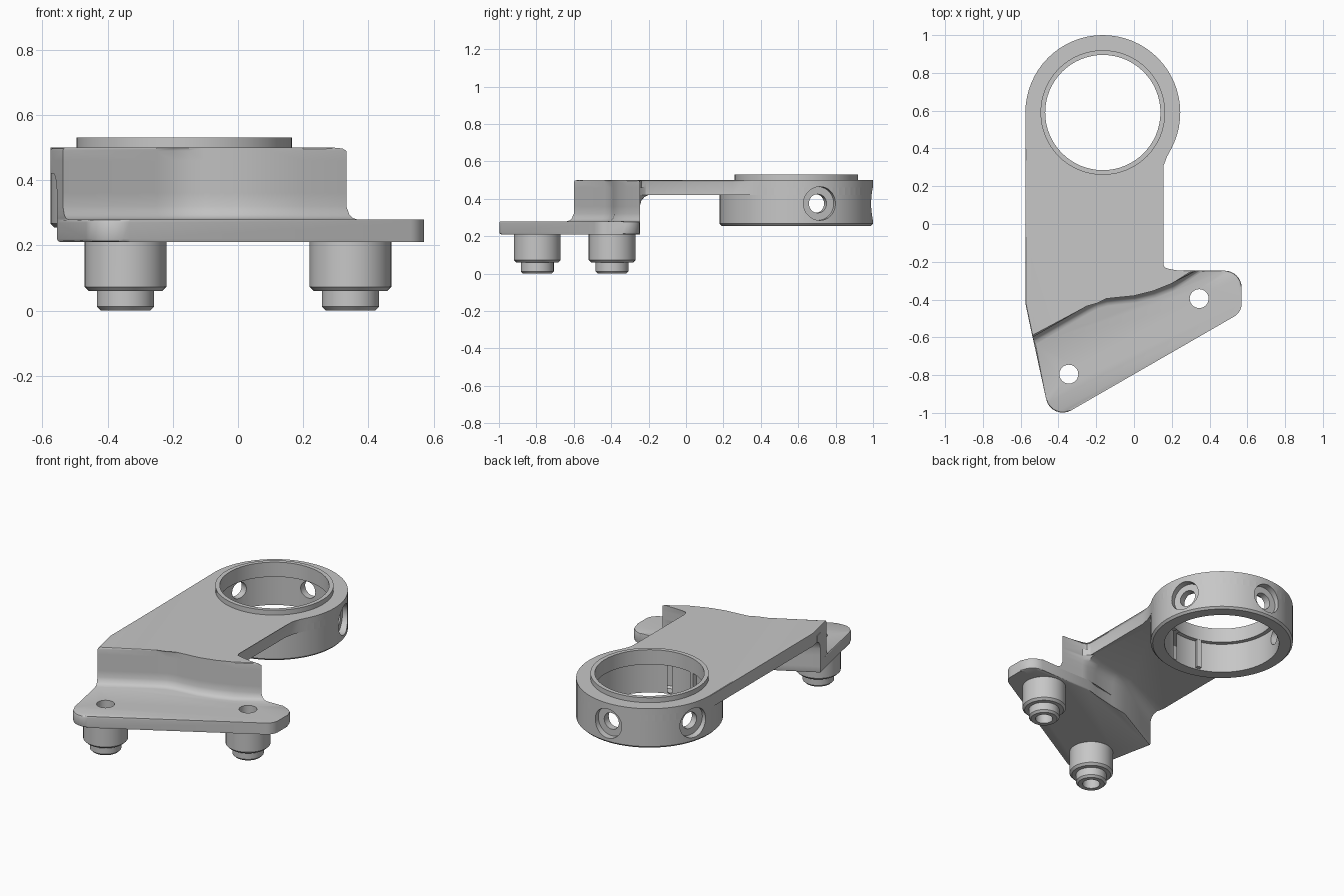
import bpy
import bmesh
from math import sin, cos, pi, radians
from mathutils import Vector, Matrix

if "Cube" in bpy.data.objects:
    bpy.data.objects.remove(bpy.data.objects["Cube"])

metal = bpy.data.materials.new("grey_metal")
metal.use_nodes = True
GREY = (0.57, 0.57, 0.57, 1)
metal.diffuse_color = GREY
metal.node_tree.nodes["Principled BSDF"].inputs["Base Color"].default_value = GREY

RING = Vector((-0.165, 0.59))
RING_R = 0.41
SEG = 64
BEVEL = 0.01


def loft(name, rings, bevel_z=()):
    """Closed solid through rings of equal length; cap edges at bevel_z are bevelled."""
    bm = bmesh.new()
    loops = [[bm.verts.new(p) for p in ring] for ring in rings]
    n = len(loops[0])
    for a, b in zip(loops, loops[1:]):
        for i in range(n):
            j = (i + 1) % n
            bm.faces.new((a[i], a[j], b[j], b[i]))
    bm.faces.new(loops[0][::-1])
    bm.faces.new(loops[-1])
    edges = [e for e in bm.edges
             if any(all(abs(v.co.z - z) < 1e-4 for v in e.verts) for z in bevel_z)]
    if edges:
        bmesh.ops.bevel(bm, geom=edges, offset=BEVEL, segments=2, profile=0.5,
                        affect='EDGES')
    bmesh.ops.recalc_face_normals(bm, faces=bm.faces[:])
    mesh = bpy.data.meshes.new(name)
    bm.to_mesh(mesh)
    bm.free()
    obj = bpy.data.objects.new(name, mesh)
    mesh.materials.append(metal)
    bpy.context.collection.objects.link(obj)
    return obj


def prism(name, outline, z0, z1, bevel_z=()):
    return loft(name, [[(x, y, z) for x, y in outline] for z in (z0, z1)], bevel_z)


def circle_point(c, r, i, seg=SEG):
    a = 2 * pi * i / seg
    return c[0] + r * cos(a), c[1] + r * sin(a)


def lathe(name, profile, c=(0, 0), seg=SEG):
    return loft(name, [[(*circle_point(c, r, i, seg), z) for i in range(seg)]
                       for r, z in profile])


def rounded(corner, before, after, r, steps=8):
    """Arc replacing a sharp corner."""
    p = Vector(corner)
    u = (Vector(before) - p).normalized()
    v = (Vector(after) - p).normalized()
    half = u.angle(v) / 2
    centre = p + (u + v).normalized() * (r / sin(half))
    t = r * cos(half) / sin(half)
    start = (p + u * t - centre).normalized()
    end = (p + v * t - centre).normalized()
    return [tuple(centre + start.slerp(end, k / steps).normalized() * r)
            for k in range(steps + 1)]


def combine(target, other, operation):
    mod = target.modifiers.new(operation.lower(), 'BOOLEAN')
    mod.operation = operation
    mod.solver = 'EXACT'
    mod.object = other
    bpy.context.view_layer.objects.active = target
    bpy.ops.object.modifier_apply(modifier=mod.name)
    bpy.data.objects.remove(other)


# Shared step curve: front and rear of the upright web
front = [(-0.537, -0.6), (-0.25, -0.435), (-0.2, -0.41), (-0.15, -0.396), (-0.1, -0.39),
         (0, -0.38), (0.1, -0.355), (0.2, -0.315), (0.332, -0.247)]
heel_point = (0.18, -0.247)
rear = [(0.14, -0.247), (0.05, -0.285), (-0.1, -0.31), (-0.21, -0.33), (-0.555, -0.515)]

# Upper plate, including the ring's rounded end
plate_outline = front + [heel_point, (0.155, -0.238), (0.145, -0.215),
                         (0.145, 0.25), (0.157, 0.31), (0.175, 0.357)]
plate_outline += [circle_point(RING, RING_R, i) for i in range(-5, SEG // 2 + 1)]
plate_outline.append((-0.575, -0.42))
bracket = prism("bracket", plate_outline, 0.42, 0.5, [0.5])

# Upright web with a cove at its foot and under the plate
web_levels = [(0.25, 0.04, 0), (0.28, 0.04, 0), (0.284, 0.025, 0), (0.294, 0.012, 0),
              (0.32, 0, 0), (0.36, 0, 0), (0.39, 0, 0.008), (0.41, 0, 0.025),
              (0.42, 0, 0.045), (0.46, 0, 0.045)]
web_rings = []
for z, foot, head in web_levels:
    ring = [(x + 0.35 * foot, y - 0.93 * foot, z) for x, y in front[:-1]]
    ring += [(front[-1][0] + 0.8 * foot, front[-1][1], z), (*heel_point, z)]
    ring += [(x - 0.2157 * head, y + head, z) for x, y in rear]
    web_rings.append(ring)
web = loft("web", web_rings)

# Lower flange with rounded corners
tip, nose, heel = (-0.439, -1.048), (0.57, -0.467), (0.57, -0.247)
flange_outline = (rounded(tip, rear[-1], nose, 0.09) + rounded(nose, tip, heel, 0.08)
                  + rounded(heel, nose, rear[0], 0.09) + rear)
flange = prism("flange", flange_outline, 0.21, 0.28, [0.21, 0.28])

# Clamp ring and raised lip
ring = lathe("ring", [(RING_R - 0.012, 0.255), (RING_R, 0.267), (RING_R, 0.46)], RING)
lip = lathe("lip", [(0.33, 0.47), (0.33, 0.53)], RING)
for part in (web, flange, ring, lip):
    combine(bracket, part, 'UNION')

# Stepped mounting bosses with through holes
for centre in ((-0.345, -0.795), (0.345, -0.395)):
    boss = lathe("boss", [(0.076, 0), (0.088, 0.012), (0.088, 0.06), (0.112, 0.06),
                          (0.125, 0.073), (0.125, 0.23)], centre, 40)
    combine(bracket, boss, 'UNION')
    combine(bracket, lathe("boss_hole", [(0.05, -0.1), (0.05, 0.4)], centre, 32),
            'DIFFERENCE')

# Stepped bore through the ring
bore = lathe("bore", [(0.33, 0.2), (0.33, 0.44), (0.305, 0.44), (0.305, 0.6)], RING)
combine(bracket, bore, 'DIFFERENCE')

# Counterbored radial screw holes
for angle in (18, 90, 162):
    hole = lathe("screw_hole", [(0.05, 0.2), (0.05, 0.37), (0.09, 0.37), (0.09, 0.5)],
                 seg=32)
    hole.data.transform(Matrix.Translation((*RING, 0.375))
                        @ Matrix.Rotation(radians(angle), 4, 'Z')
                        @ Matrix.Rotation(pi / 2, 4, 'Y'))
    combine(bracket, hole, 'DIFFERENCE')

# Small locating ribs inside the bore
for angle in (255, 285):
    rib = prism("rib", [(0.306, -0.014), (0.345, -0.014), (0.345, 0.014), (0.306, 0.014)],
                0.262, 0.45)
    rib.data.transform(Matrix.Translation((*RING, 0))
                       @ Matrix.Rotation(radians(angle), 4, 'Z'))
    combine(bracket, rib, 'UNION')

# Smooth curved faces, keep edges crisp
bpy.ops.object.select_all(action='DESELECT')
bracket.select_set(True)
bpy.context.view_layer.objects.active = bracket
bpy.ops.object.shade_smooth_by_angle(angle=radians(30))
